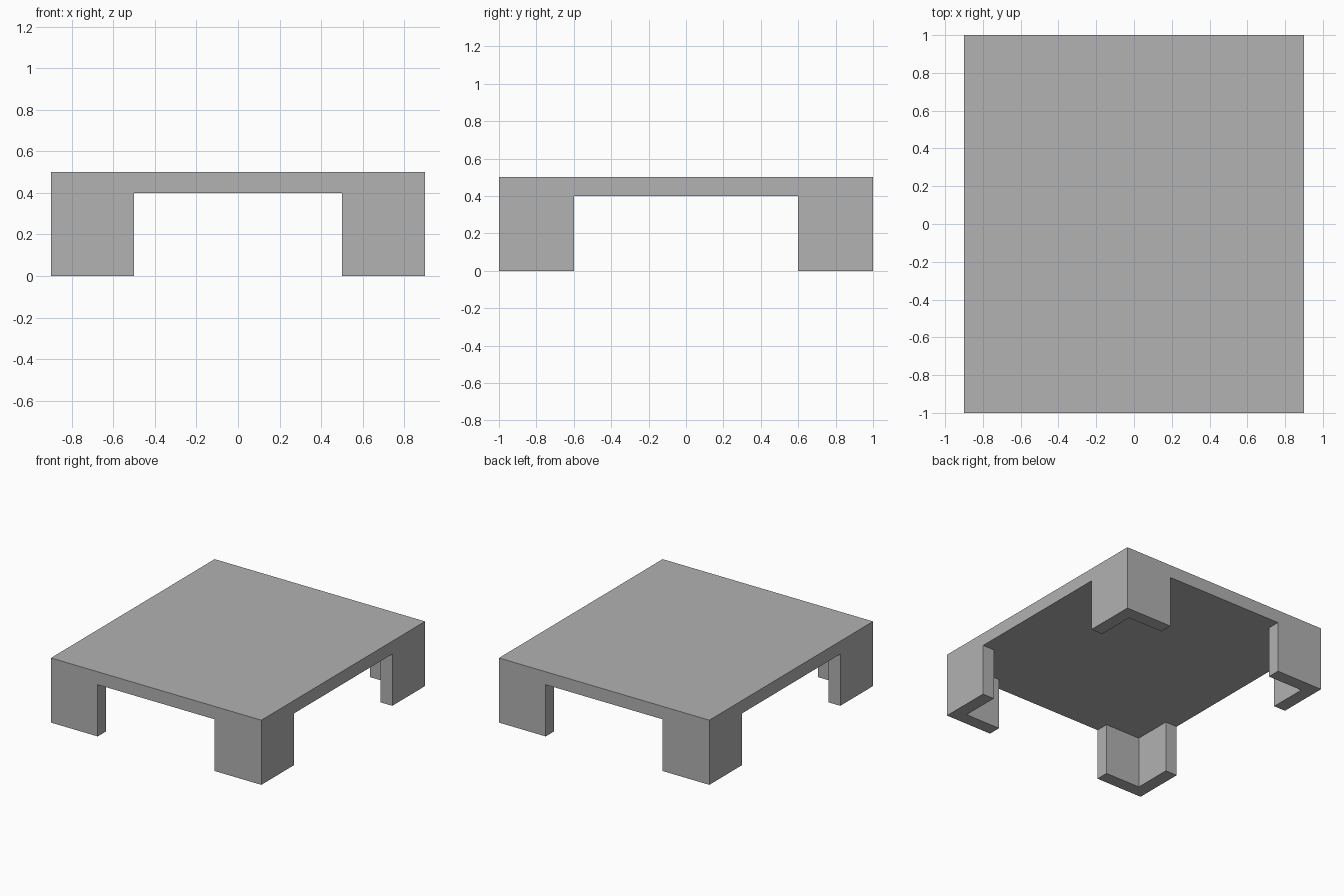
import bpy
import bmesh
from mathutils import Vector

HALF_X, HALF_Y = 0.9, 1.0
HEIGHT, THICK, LEG = 0.5, 0.1, 0.4

cube = bpy.data.objects.get("Cube")
if cube:
    bpy.data.objects.remove(cube, do_unlink=True)

grey = bpy.data.materials.new("plain grey")
grey.use_nodes = True
colour = (0.445, 0.445, 0.445, 1)
grey.diffuse_color = colour
grey.node_tree.nodes["Principled BSDF"].inputs["Base Color"].default_value = colour

# Flat underside sheet, cut along the leg outlines
bm = bmesh.new()
bmesh.ops.create_grid(bm, x_segments=1, y_segments=1, size=1)
bmesh.ops.scale(bm, vec=(HALF_X, HALF_Y, 1), verts=bm.verts)
for axis, half in ((Vector((1, 0, 0)), HALF_X), (Vector((0, 1, 0)), HALF_Y)):
    for inset in (THICK, LEG):
        for side in (-1, 1):
            bmesh.ops.bisect_plane(bm, geom=bm.verts[:] + bm.edges[:] + bm.faces[:],
                                   plane_co=axis * side * (half - inset), plane_no=axis)
bmesh.ops.translate(bm, vec=(0, 0, HEIGHT - THICK), verts=bm.verts)


def in_leg(face):
    """True for cells of the L-shaped corner legs."""
    c = face.calc_center_median()
    dx, dy = HALF_X - abs(c.x), HALF_Y - abs(c.y)
    return max(dx, dy) < LEG and min(dx, dy) < THICK


def extrude(faces, dz):
    geom = bmesh.ops.extrude_face_region(bm, geom=faces)["geom"]
    verts = [g for g in geom if isinstance(g, bmesh.types.BMVert)]
    bmesh.ops.translate(bm, vec=(0, 0, dz), verts=verts)


# Thicken the sheet into the top slab, keeping its underside
underside = bm.faces[:]
copy = bmesh.ops.duplicate(bm, geom=bm.verts[:] + bm.edges[:] + underside)["geom"]
legs = [f for f in underside if in_leg(f)]
extrude([g for g in copy if isinstance(g, bmesh.types.BMFace)], THICK)

# Pull the four L-shaped legs down to the floor
extrude(legs, THICK - HEIGHT)
bmesh.ops.remove_doubles(bm, verts=bm.verts, dist=0.0001)
bmesh.ops.recalc_face_normals(bm, faces=bm.faces)
bmesh.ops.dissolve_limit(bm, angle_limit=0.01, verts=bm.verts, edges=bm.edges)

mesh = bpy.data.meshes.new("low_table")
bm.to_mesh(mesh)
bm.free()
mesh.materials.append(grey)
table = bpy.data.objects.new("low_table", mesh)
bpy.context.collection.objects.link(table)
